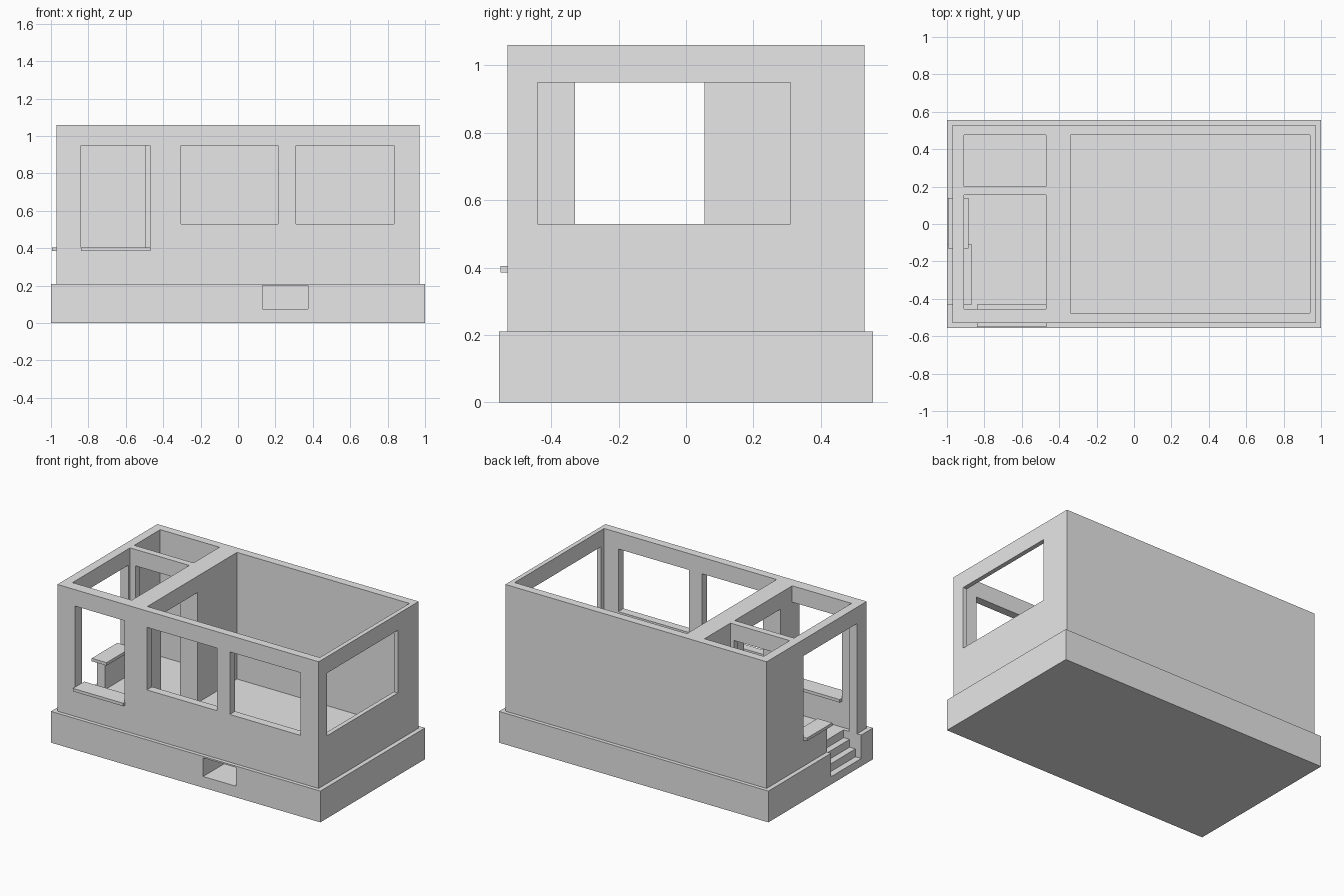
import bpy
from mathutils import Vector

cube = bpy.data.objects.get("Cube")
if cube:
    bpy.data.objects.remove(cube, do_unlink=True)

plaster = bpy.data.materials.new("plain_grey")
plaster.use_nodes = True
GREY = (0.8, 0.8, 0.8, 1)
plaster.diffuse_color = GREY
plaster.node_tree.nodes["Principled BSDF"].inputs["Base Color"].default_value = GREY


def box(name, x, y, z):
    """Box from its (low, high) extents on each axis."""
    lo, hi = (Vector(c) for c in zip(x, y, z))
    bpy.ops.mesh.primitive_cube_add(size=1)
    ob = bpy.context.object
    ob.name = name
    for v in ob.data.vertices:
        v.co = [(lo[i] + hi[i]) / 2 + v.co[i] * (hi[i] - lo[i]) for i in range(3)]
    ob.data.materials.append(plaster)
    return ob


def carve(ob, openings):
    """Subtract each named opening from the object."""
    for name, extents in openings.items():
        cutter = box(name, *extents)
        cutter.hide_render = True
        mod = ob.modifiers.new(name, "BOOLEAN")
        mod.operation = "DIFFERENCE"
        mod.solver = "EXACT"
        mod.object = cutter
        bpy.context.view_layer.objects.active = ob
        bpy.ops.object.modifier_apply(modifier=mod.name)
        bpy.data.objects.remove(cutter, do_unlink=True)


FLOOR, HEAD, TOP = 0.21, 0.95, 1.06
SILL, WINDOW = 0.385, 0.53
room_z = (FLOOR - 0.1, TOP + 0.1)
door_z = (FLOOR - 0.1, HEAD)
porch_z = (SILL, HEAD)
window_z = (WINDOW, HEAD)
front_y = (-0.6, -0.42)
left_x = (-1.1, -0.89)

# Foundation with a vent recess and entrance steps
foundation = box("foundation", (-1, 1), (-0.555, 0.555), (0, FLOOR))
cuts = {"vent": ((0.13, 0.375), (-0.6, -0.32), (0.075, 0.2))}
STEPS = 4
rise, run = FLOOR / STEPS, 0.13 / (STEPS - 1)
for i in range(1, STEPS):
    cuts[f"step_{i}"] = ((-1.1, -1 + i * run), (-0.43, -0.11), (i * rise, FLOOR + 0.1))
carve(foundation, cuts)

# Roofless walls: three rooms, doorways and windows
walls = box("walls", (-0.97, 0.97), (-0.53, 0.53), (FLOOR, TOP))
carve(walls, {
    "main_room": ((-0.34, 0.94), (-0.475, 0.475), room_z),
    "back_room": ((-0.91, -0.47), (0.2, 0.475), room_z),
    "porch": ((-0.91, -0.47), (-0.455, 0.155), room_z),
    "main_door": ((-0.5, -0.3), (-0.33, 0.055), door_z),
    "back_door": ((-0.87, -0.495), (0.13, 0.25), door_z),
    "entrance": (left_x, (-0.43, -0.11), door_z),
    "porch_side_opening": (left_x, (-0.2, 0.14), porch_z),
    "porch_front_opening": ((-0.84, -0.47), front_y, porch_z),
    "front_window_right": ((-0.305, 0.215), front_y, window_z),
    "front_window_left": ((0.31, 0.835), front_y, window_z),
    "side_window": ((0.9, 1.1), (-0.44, 0.31), window_z),
})

# Overhanging sills on the porch parapets
sill_z = (SILL, SILL + 0.02)
box("porch_front_sill", (-0.84, -0.467), (-0.55, -0.43), sill_z)
box("porch_side_sill", (-0.995, -0.885), (-0.13, 0.14), sill_z)
